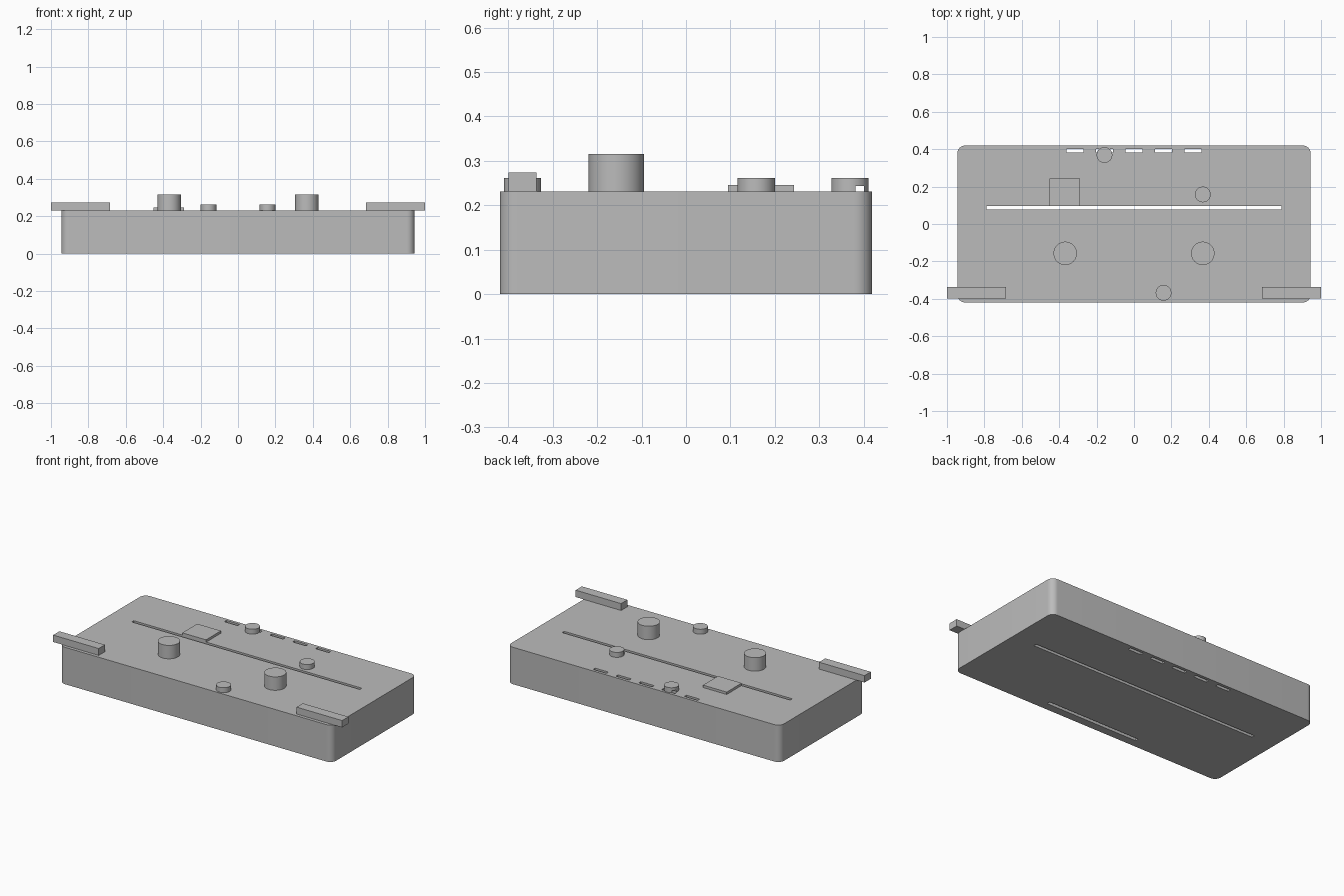
import bpy
import bmesh
import math
from mathutils import Matrix, Vector

cube = bpy.data.objects.get("Cube")
if cube:
    bpy.data.objects.remove(cube, do_unlink=True)

GREY = (0.5, 0.5, 0.5, 1.0)
grey = bpy.data.materials.new("plain grey")
grey.diffuse_color = GREY
grey.use_nodes = True
grey.node_tree.nodes["Principled BSDF"].inputs["Base Color"].default_value = GREY

TOP = 0.231       # upper face of the case
CUT_TOP = 0.244   # slots reach slightly above the upper face


def add_box(bm, x, y, z):
    """Add a box spanning the given (low, high) ranges."""
    size = [b - a for a, b in (x, y, z)]
    mid = Vector([(a + b) / 2 for a, b in (x, y, z)])
    return bmesh.ops.create_cube(
        bm, size=1, matrix=Matrix.Translation(mid) @ Matrix.Diagonal((*size, 1)))


def finish(name, bm):
    mesh = bpy.data.meshes.new(name)
    bm.to_mesh(mesh)
    bm.free()
    mesh.materials.append(grey)
    obj = bpy.data.objects.new(name, mesh)
    bpy.context.collection.objects.link(obj)
    return obj


def box(name, x, y, z):
    bm = bmesh.new()
    add_box(bm, x, y, z)
    return finish(name, bm)


def activate(obj):
    bpy.ops.object.select_all(action='DESELECT')
    obj.select_set(True)
    bpy.context.view_layer.objects.active = obj


def smooth(obj):
    activate(obj)
    bpy.ops.object.shade_smooth_by_angle(angle=math.radians(30))


def cylinder(name, x, y, radius, top):
    bm = bmesh.new()
    height = top - TOP
    bmesh.ops.create_cone(bm, cap_ends=True, segments=48, radius1=radius, radius2=radius,
                          depth=height, matrix=Matrix.Translation((x, y, TOP + height / 2)))
    return finish(name, bm)


def cut(obj, cutter):
    mod = obj.modifiers.new("slots", 'BOOLEAN')
    mod.object = cutter
    mod.operation = 'DIFFERENCE'
    mod.solver = 'EXACT'
    activate(obj)
    bpy.ops.object.modifier_apply(modifier=mod.name)


# Case with rounded vertical corners
bm = bmesh.new()
add_box(bm, (-0.944, 0.944), (-0.419, 0.419), (0, TOP))
uprights = [e for e in bm.edges if abs(e.verts[0].co.z - e.verts[1].co.z) > 0.1]
bmesh.ops.bevel(bm, geom=uprights, offset=0.04, segments=10, profile=0.5, affect='EDGES')
case = finish("case", bm)

# Slots: long middle slot, row of five at the back, blind slot underneath
bm = bmesh.new()
add_box(bm, (-0.789, 0.789), (0.077, 0.097), (-0.05, CUT_TOP))
for i in range(-2, 3):
    x = i * 0.158
    add_box(bm, (x - 0.046, x + 0.046), (0.381, 0.401), (-0.05, CUT_TOP))
add_box(bm, (-0.32, 0.32), (-0.368, -0.346), (-0.05, 0.05))
slots = finish("slot_cutter", bm)
slots.hide_render = True

# Posts and small knobs on the upper face
for side, x in (("right", -0.368), ("left", 0.368)):
    smooth(cylinder("post_" + side, x, -0.157, 0.0625, 0.315))
smooth(cylinder("front_knob", 0.158, -0.368, 0.042, 0.262))
smooth(cylinder("side_knob", 0.368, 0.158, 0.042, 0.262))
back_knob = cylinder("back_knob", -0.158, 0.369, 0.042, 0.262)

# Cut the slots through the case and the knob standing over them
for obj in (case, back_knob):
    cut(obj, slots)
    smooth(obj)
bpy.data.objects.remove(slots, do_unlink=True)

# Flat square pad
box("pad", (-0.452, -0.288), (0.095, 0.243), (TOP, 0.246))

# Bars overhanging the front corners
for side, s in (("right", -1), ("left", 1)):
    box("bar_" + side, sorted((s * 0.685, s * 1.0)), (-0.399, -0.337), (TOP, 0.274))
